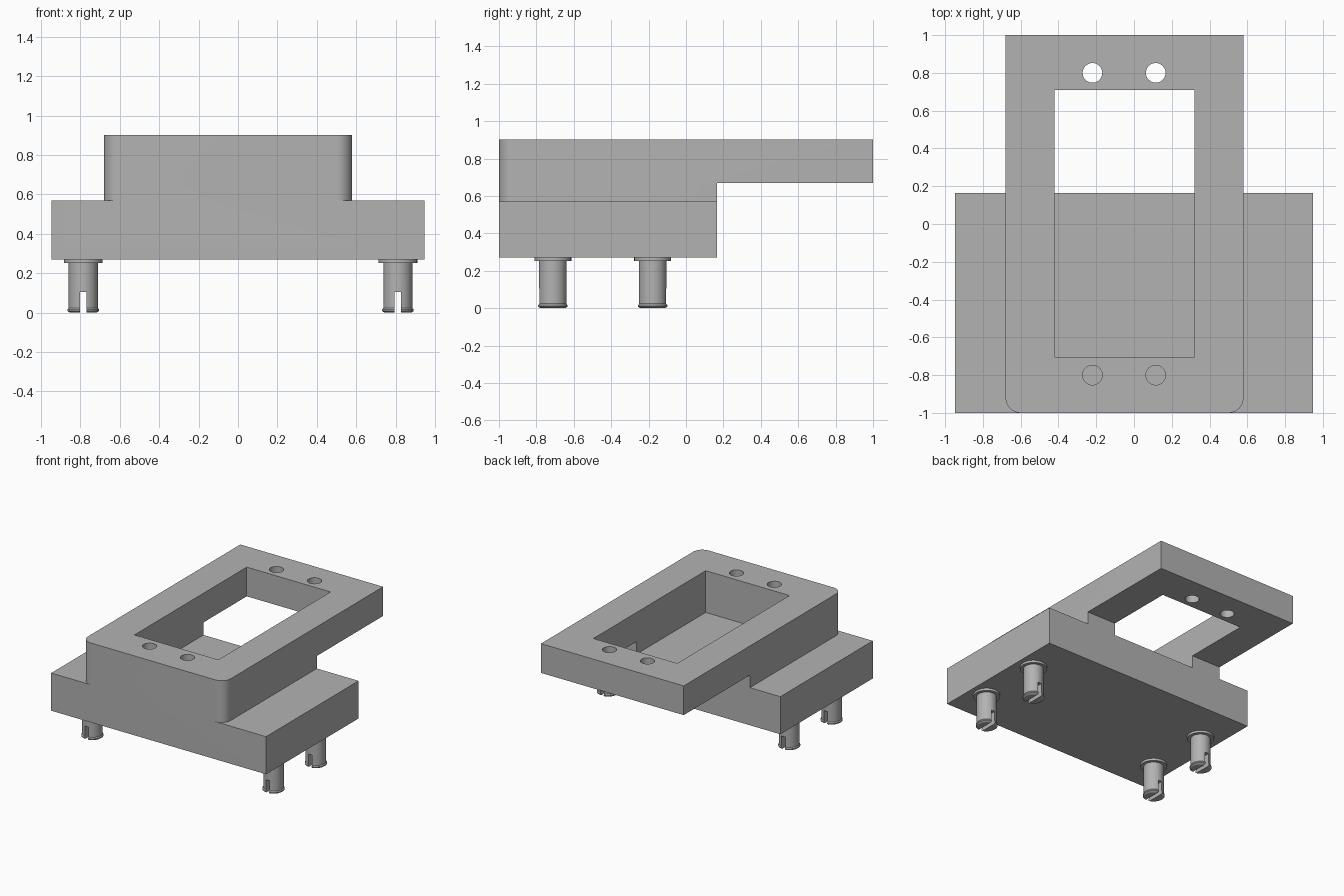
import bpy, bmesh, math

if "Cube" in bpy.data.objects:
    bpy.data.objects.remove(bpy.data.objects["Cube"])

grey = bpy.data.materials.new("plain grey")
grey.diffuse_color = (0.45, 0.45, 0.45, 1)
grey.use_nodes = True
grey.node_tree.nodes["Principled BSDF"].inputs["Base Color"].default_value = grey.diffuse_color


def prism(name, outline, z0, z1):
    """Extrude a counter-clockwise xy outline from z0 to z1."""
    bm = bmesh.new()
    face = bm.faces.new([bm.verts.new((x, y, z0)) for x, y in outline])
    top = bmesh.ops.extrude_face_region(bm, geom=[face])["geom"]
    for v in top:
        if isinstance(v, bmesh.types.BMVert):
            v.co.z = z1
    bmesh.ops.recalc_face_normals(bm, faces=bm.faces)
    return finish(name, bm)


def finish(name, bm):
    mesh = bpy.data.meshes.new(name)
    bm.to_mesh(mesh)
    bm.free()
    mesh.materials.append(grey)
    ob = bpy.data.objects.new(name, mesh)
    bpy.context.collection.objects.link(ob)
    return ob


def box(name, x0, x1, y0, y1, z0, z1):
    return prism(name, [(x0, y0), (x1, y0), (x1, y1), (x0, y1)], z0, z1)


def arc(cx, cy, r, a0, a1, n):
    return [(cx + r * math.cos(math.radians(a0 + (a1 - a0) * i / n)),
             cy + r * math.sin(math.radians(a0 + (a1 - a0) * i / n))) for i in range(n + 1)]


def combine(ob, other, operation):
    """Apply a boolean and remove the helper."""
    mod = ob.modifiers.new("bool", "BOOLEAN")
    mod.operation, mod.object, mod.solver = operation, other, "EXACT"
    bpy.context.view_layer.objects.active = ob
    bpy.ops.object.modifier_apply(modifier=mod.name)
    bpy.data.objects.remove(other)


def smooth(ob):
    bpy.ops.object.select_all(action="DESELECT")
    ob.select_set(True)
    bpy.context.view_layer.objects.active = ob
    bpy.ops.object.shade_smooth_by_angle(angle=math.radians(30))


# Upper frame: rounded front corners, raised underside at the back
R = 0.08
outline = (arc(-0.68 + R, -1 + R, R, 180, 270, 10) + arc(0.58 - R, -1 + R, R, 270, 360, 10)
           + [(0.58, 1), (-0.68, 1)])
housing = prism("housing", outline, 0.57, 0.903)
combine(housing, box("cut", -1, 1, 0.165, 1.2, 0.4, 0.67), "DIFFERENCE")

# Rectangular opening and four screw holes
combine(housing, box("cut", -0.42, 0.32, -0.705, 0.71, 0.4, 1.1), "DIFFERENCE")
for x in (-0.22, 0.115):
    for y in (-0.8, 0.8):
        hole = prism("cut", arc(x, y, 0.052, 0, 360, 32)[:-1], 0.4, 1.1)
        combine(housing, hole, "DIFFERENCE")

# Wide base block, joined to the frame
combine(housing, box("base", -0.948, 0.948, -1, 0.165, 0.27, 0.57), "UNION")
smooth(housing)

# Slotted snap-in legs: lip, shaft and flange turned from one profile
PROFILE = [(0.068, 0), (0.08, 0.008), (0.08, 0.016), (0.074, 0.024),
           (0.074, 0.252), (0.099, 0.252), (0.099, 0.27)]
N = 32
for i, (x, y) in enumerate([(-0.786, -0.712), (-0.786, -0.178), (0.812, -0.712), (0.812, -0.178)]):
    bm = bmesh.new()
    rings = [[bm.verts.new((x + px, y + py, z)) for px, py in arc(0, 0, r, 0, 360, N)[:-1]]
             for r, z in PROFILE]
    for a, b in zip(rings, rings[1:]):
        for k in range(N):
            bm.faces.new((a[k], a[(k + 1) % N], b[(k + 1) % N], b[k]))
    bm.faces.new(rings[0][::-1])
    bm.faces.new(rings[-1])
    leg = finish("leg_%d" % (i + 1), bm)
    combine(leg, box("cut", x - 0.016, x + 0.016, y - 0.2, y + 0.2, -0.1, 0.104), "DIFFERENCE")
    smooth(leg)
